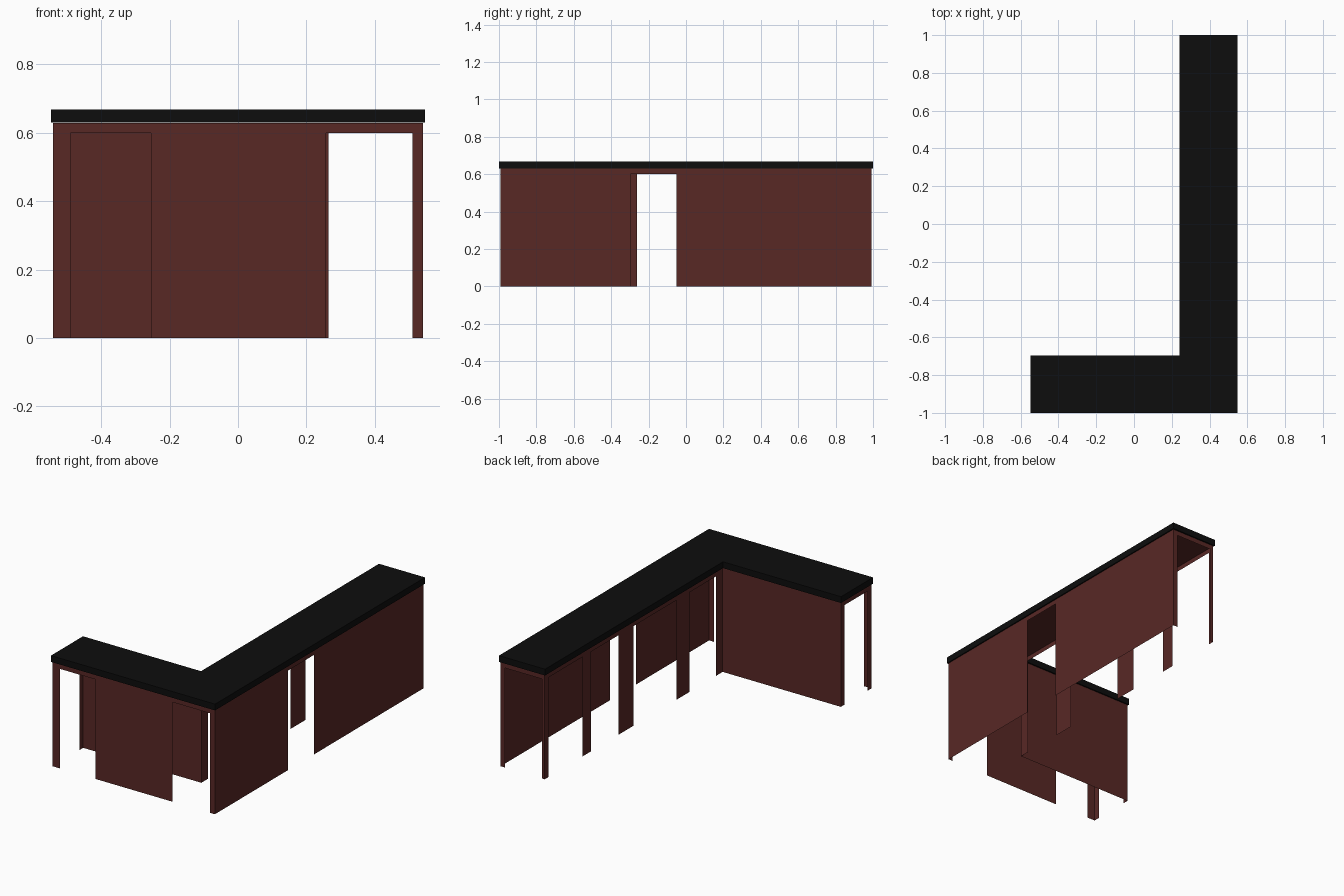
import bpy, bmesh

if "Cube" in bpy.data.objects:
    bpy.data.objects.remove(bpy.data.objects["Cube"])

TOP, HEAD = 0.629, 0.60                 # body height, height of the openings
L, R, F, B = -0.541, 0.541, -0.993, 0.993   # outer faces of the body
IX, IY = 0.247, -0.702                  # faces of the inner corner


def material(name, rgb):
    m = bpy.data.materials.new(name)
    m.diffuse_color = (*rgb, 1)
    m.use_nodes = True
    m.node_tree.nodes["Principled BSDF"].inputs["Base Color"].default_value = m.diffuse_color
    return m


brown = material("brown_wood", (0.098, 0.021, 0.0185))
black = material("black_top", (0.004, 0.004, 0.004))


def finish(name, bm, mat):
    me = bpy.data.meshes.new(name)
    bm.to_mesh(me)
    bm.free()
    me.materials.append(mat)
    ob = bpy.data.objects.new(name, me)
    bpy.context.collection.objects.link(ob)
    return ob


def l_shape(name, outline, z, height, mat):
    """L-shaped sheet, or a slab when a height is given."""
    bm = bmesh.new()
    face = bm.faces.new([bm.verts.new((x, y, z)) for x, y in outline])
    if height:
        new = bmesh.ops.extrude_face_region(bm, geom=[face])["geom"]
        verts = [v for v in new if isinstance(v, bmesh.types.BMVert)]
        bmesh.ops.translate(bm, verts=verts, vec=(0, 0, height))
        bmesh.ops.recalc_face_normals(bm, faces=bm.faces)
    return finish(name, bm, mat)


def wall(name, axis, at, spans, flip):
    """Thin board wall: panels over the spans, rail across the gaps."""
    bm = bmesh.new()

    def quad(a, b, z):
        corners = [(a, z), (b, z), (b, TOP), (a, TOP)]
        pts = [(u, at, w) if axis == "x" else (at, u, w) for u, w in corners]
        bm.faces.new([bm.verts.new(p) for p in (pts[::-1] if flip else pts)])

    for i, (a, b) in enumerate(spans):
        quad(a, b, 0)
        if i + 1 < len(spans):
            quad(b, spans[i + 1][0], HEAD)
    return finish(name, bm, brown)


# Countertop and the underside board
l_shape("countertop", [(-0.547, -1), (0.547, -1), (0.547, 1), (0.24, 1),
                       (0.24, -0.695), (-0.547, -0.695)], 0.63, 0.038, black)
l_shape("underside_board", [(L, F), (L, IY), (IX, IY), (IX, B), (R, B), (R, F)],
        TOP - 0.001, 0, brown)

# Outer walls
wall("front_wall", "x", F, [(L, -0.49), (-0.255, 0.257), (0.51, R)], False)
wall("right_wall", "y", R, [(F, -0.297), (-0.05, B)], False)

# Open ends of both arms
wall("back_end", "x", B, [(IX, 0.265), (0.51, R)], True)
wall("left_end", "y", L, [(F, -0.955), (-0.737, IY)], True)

# Inner walls
wall("short_inner_wall", "x", IY, [(L, IX)], True)
wall("long_inner_wall", "y", IX, [(IY, -0.64), (-0.388, -0.262), (0.148, 0.292),
                                  (0.55, 0.635), (0.955, B)], True)
